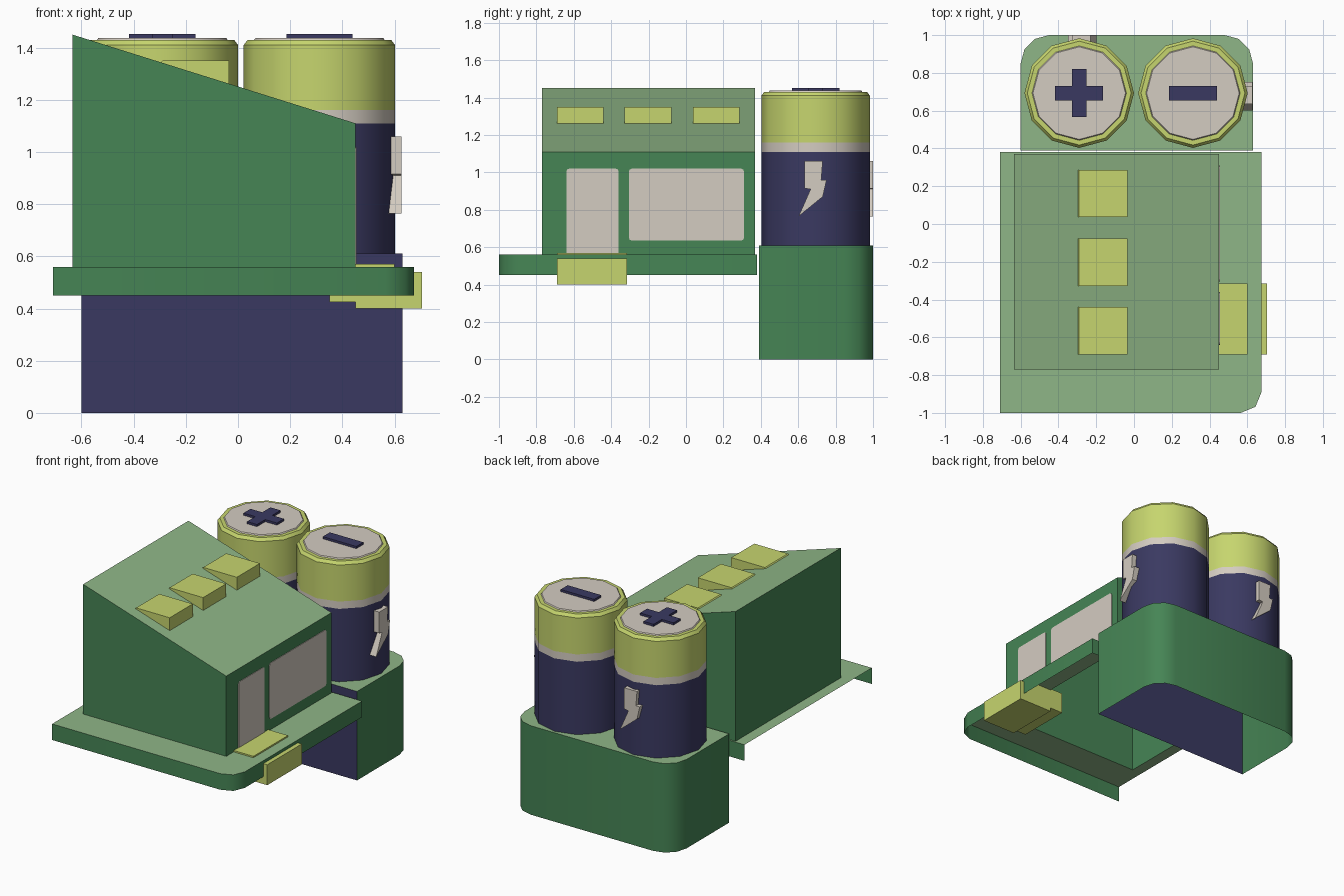
import bpy, bmesh, math
from mathutils import Vector

if "Cube" in bpy.data.objects:
    bpy.data.objects.remove(bpy.data.objects["Cube"])


def material(name, r, g, b):
    lin = lambda c: ((c / 255 + 0.055) / 1.055) ** 2.4
    m = bpy.data.materials.new(name)
    m.diffuse_color = (lin(r), lin(g), lin(b), 1)
    m.use_nodes = True
    m.node_tree.nodes["Principled BSDF"].inputs["Base Color"].default_value = m.diffuse_color
    return m


GREEN = material("green", 70, 133, 85)
SAGE = material("sage", 143, 182, 135)
NAVY = material("navy", 58, 57, 97)
LIME = material("lime", 198, 213, 110)
BEIGE = material("beige", 212, 204, 193)


def finish(bm, name, mats, pick=None, skip=None, smooth=None):
    bmesh.ops.recalc_face_normals(bm, faces=bm.faces)
    bm.normal_update()
    if pick:
        for f in bm.faces:
            f.material_index = pick(f.normal)
    if skip:
        bmesh.ops.delete(bm, geom=[f for f in bm.faces if skip(f.normal)], context='FACES')
    me = bpy.data.meshes.new(name)
    bm.to_mesh(me)
    bm.free()
    for m in mats:
        me.materials.append(m)
    ob = bpy.data.objects.new(name, me)
    bpy.context.collection.objects.link(ob)
    if smooth:
        bpy.context.view_layer.objects.active = ob
        ob.select_set(True)
        bpy.ops.object.shade_smooth_by_angle(angle=math.radians(smooth))
        ob.select_set(False)
    return ob


AXES = {'x': lambda u, v, w: (w, u, v), 'y': lambda u, v, w: (u, w, v), 'z': lambda u, v, w: (u, v, w)}


def prism(name, pts, lo, hi, axis, mats, **kw):
    """Extrude a 2D outline from lo to hi along an axis."""
    put = AXES[axis] if isinstance(axis, str) else axis
    bm = bmesh.new()
    a = [bm.verts.new(put(u, v, lo)) for u, v in pts]
    b = [bm.verts.new(put(u, v, hi)) for u, v in pts]
    n = len(pts)
    for i in range(n):
        j = (i + 1) % n
        bm.faces.new((a[i], a[j], b[j], b[i]))
    bm.faces.new(a)
    bm.faces.new(b)
    return finish(bm, name, mats, **kw)


def rounded(x0, y0, x1, y1, radii, seg):
    """Rectangle; radii for corners in order lower-left, lower-right, upper-right, upper-left."""
    out = []
    corners = [(x0, y0, 1, 1, 180), (x1, y0, -1, 1, 270), (x1, y1, -1, -1, 0), (x0, y1, 1, -1, 90)]
    for (x, y, sx, sy, a0), r in zip(corners, radii):
        if not r:
            out.append((x, y))
            continue
        for k in range(seg + 1):
            a = math.radians(a0 + 90 * k / seg)
            out.append((x + sx * r + r * math.cos(a), y + sy * r + r * math.sin(a)))
    return out


def rect(x0, y0, x1, y1):
    return rounded(x0, y0, x1, y1, (0, 0, 0, 0), 1)


# Battery plinth: navy front, sage top, open underneath
prism("battery_plinth", rounded(-0.60, 0.39, 0.63, 1.0, (0, 0, 0.15, 0.15), 3), 0, 0.61, 'z',
      [GREEN, SAGE, NAVY], pick=lambda n: 1 if n.z > 0.9 else 2 if n.y < -0.9 else 0,
      skip=lambda n: n.z < -0.9, smooth=40)

# Porch slab: skirt on three sides, top with an opening under the house
outline = rounded(-0.71, -1.0, 0.675, 0.38, (0, 0.11, 0, 0), 2)
prism("porch_skirt", outline, 0.45, 0.56, 'z', [GREEN],
      skip=lambda n: abs(n.z) > 0.9 or n.x < -0.95, smooth=50)
bm = bmesh.new()
for loop in (outline, rect(-0.635, -0.77, 0.45, 0.37)):
    vs = [bm.verts.new((x, y, 0.56)) for x, y in loop]
    for i in range(len(vs)):
        bm.edges.new((vs[i - 1], vs[i]))
bmesh.ops.triangle_fill(bm, use_beauty=True, edges=bm.edges[:], normal=Vector((0, 0, 1)))
top = finish(bm, "porch_top", [SAGE])
if top.data.polygons[0].normal.z < 0:
    top.data.flip_normals()

# House with a sloping roof
prism("house", [(-0.635, 0.56), (0.45, 0.56), (0.45, 1.11), (-0.635, 1.45)], -0.77, 0.37, 'y',
      [GREEN, SAGE], pick=lambda n: 1 if n.z > 0.5 else 0, skip=lambda n: n.z < -0.9)

# Door and window plates
prism("door", rounded(-0.64, 0.56, -0.36, 1.02, (0, 0, 0.015, 0.015), 2), 0.447, 0.454, 'x', [BEIGE])
prism("window", rounded(-0.305, 0.635, 0.31, 1.02, (0.015,) * 4, 2), 0.447, 0.454, 'x', [BEIGE])

# Door steps
prism("upper_step", rect(0.35, 0.425, 0.60, 0.57), -0.69, -0.315, 'y', [LIME])
prism("lower_step", rect(0.45, 0.40, 0.705, 0.54), -0.69, -0.315, 'y', [LIME])

# Wedge skylights
for i, y in enumerate((-0.69, -0.328, 0.037)):
    prism(f"skylight_{i + 1}", [(-0.30, 1.34), (-0.035, 1.255), (-0.035, 1.35), (-0.29, 1.35)],
          y, y + 0.25, 'y', [LIME])


# Batteries
def battery(name, cx, cy, sides=12):
    bands = [(0.29, 0.61, 0), (0.29, 1.11, 1), (0.29, 1.16, 2), (0.29, 1.41, 2),
             (0.275, 1.43, 2), (0.25, 1.43, 1), (0.245, 1.437, 1)]
    bm = bmesh.new()
    rings = [[bm.verts.new((cx + r * math.cos(math.tau * k / sides),
                            cy + r * math.sin(math.tau * k / sides), z)) for k in range(sides)]
             for r, z, _ in bands]
    for i in range(len(bands) - 1):
        for k in range(sides):
            j = (k + 1) % sides
            f = bm.faces.new((rings[i][k], rings[i][j], rings[i + 1][j], rings[i + 1][k]))
            f.material_index = bands[i][2]
    bm.faces.new(rings[-1]).material_index = 1
    finish(bm, name, [NAVY, BEIGE, LIME], smooth=35)


BOLT = [(-0.059, 1.06), (0.038, 1.06), (0.030, 0.96), (0.059, 0.96), (0.038, 0.87),
        (-0.091, 0.765), (-0.027, 0.91), (-0.059, 0.915)]
L, R, Y = -0.29, 0.312, 0.693
battery("left_battery", L, Y)
battery("right_battery", R, Y)

# Raised bolts on the outer side and the back
prism("right_bolt", BOLT, 0.26, 0.315, lambda u, v, w: (R + w, Y + u, v), [BEIGE])
prism("back_bolt", BOLT, 0.26, 0.307, lambda u, v, w: (L - u, Y + w, v), [BEIGE])

# Terminal marks
a, b = 0.127, 0.038
plus = [(b, a), (-b, a), (-b, b), (-a, b), (-a, -b), (-b, -b),
        (-b, -a), (b, -a), (b, -b), (a, -b), (a, b), (b, b)]
prism("plus_mark", [(L + x, Y + y) for x, y in plus], 1.43, 1.452, 'z', [NAVY])
prism("minus_mark", rect(R - a, Y - b, R + a, Y + b), 1.43, 1.452, 'z', [NAVY])
